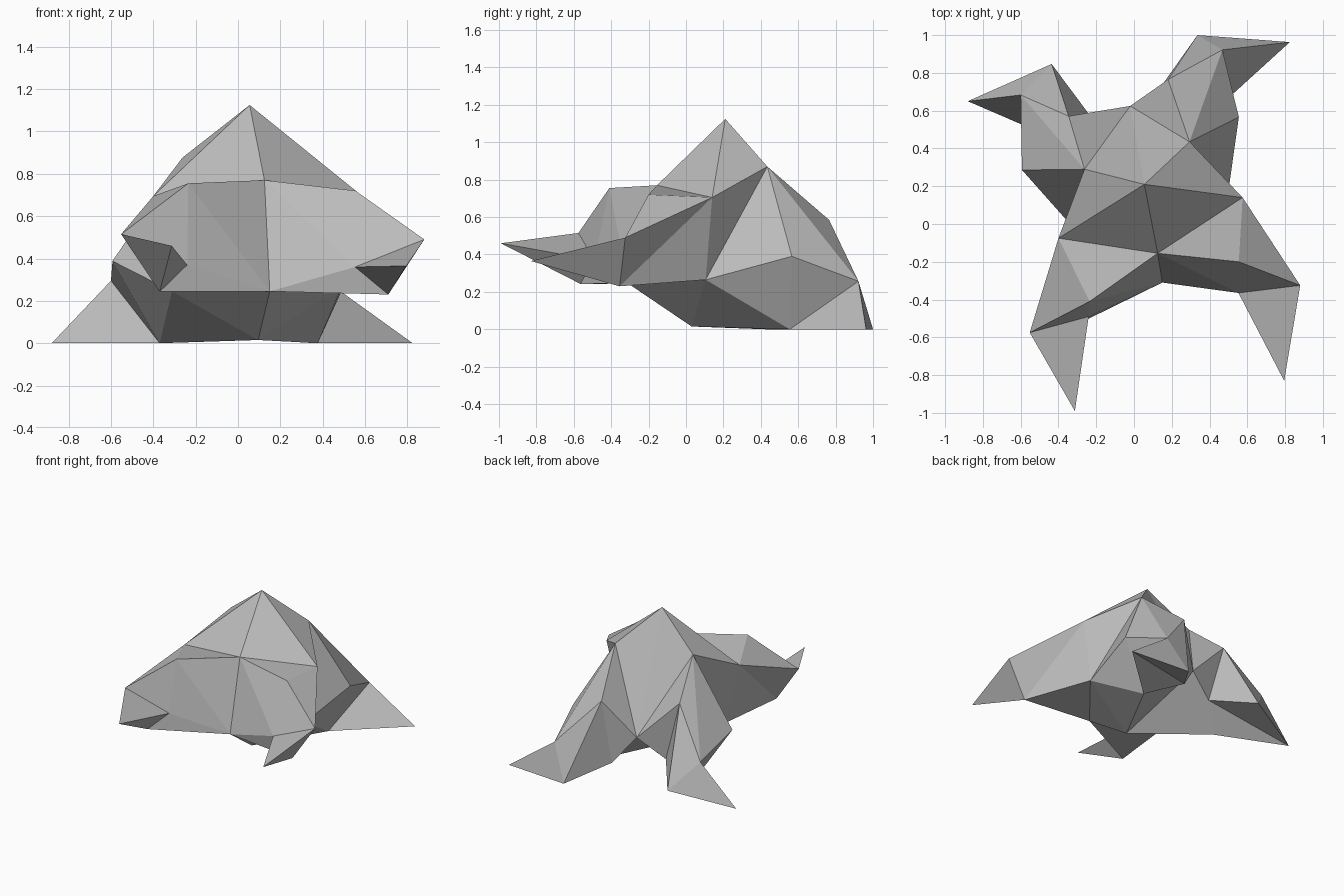
import bpy
import bmesh

cube = bpy.data.objects.get("Cube")
if cube:
    bpy.data.objects.remove(cube, do_unlink=True)

# Points on the middle line, shared by both sides
middle = {
    "peak": (0.055, 0.21, 1.125),
    "brow": (0.125, -0.155, 0.77),
    "chin": (0.15, -0.31, 0.245),
    "belly": (0.095, 0.03, 0.015),
    "tail": (-0.02, 0.625, 0.305),
}

# Each side has a front limb and a hind limb with the same layout
left_side = {
    "shoulder": (0.575, 0.14, 0.705),
    "arm_top": (0.555, -0.2, 0.72),
    "wrist_outer": (0.88, -0.325, 0.49),
    "wrist_inner": (0.553, -0.365, 0.36),
    "wrist_low": (0.71, -0.355, 0.23),
    "claw": (0.795, -0.83, 0.365),
    "armpit": (0.49, 0.105, 0.265),
    "hip": (0.294, 0.435, 0.87),
    "thigh": (0.555, 0.566, 0.39),
    "knee": (0.18, 0.765, 0.585),
    "ankle": (0.468, 0.922, 0.257),
    "toe_outer": (0.825, 0.963, 0),
    "toe_inner": (0.336, 1, 0),
    "heel": (0.13, 0.71, 0.105),
    "sole": (0.377, 0.555, 0),
}
right_side = {
    "shoulder": (-0.4, -0.075, 0.695),
    "arm_top": (-0.235, -0.41, 0.755),
    "wrist_outer": (-0.552, -0.575, 0.515),
    "wrist_inner": (-0.24, -0.49, 0.37),
    "wrist_low": (-0.37, -0.565, 0.243),
    "claw": (-0.313, -0.99, 0.46),
    "armpit": (-0.312, -0.03, 0.245),
    "hip": (-0.262, 0.29, 0.877),
    "thigh": (-0.593, 0.286, 0.388),
    "knee": (-0.346, 0.571, 0.634),
    "ankle": (-0.6, 0.683, 0.295),
    "toe_outer": (-0.88, 0.65, 0),
    "toe_inner": (-0.436, 0.847, 0.095),
    "heel": (-0.22, 0.557, 0.168),
    "sole": (-0.37, 0.43, 0),
}

# Facets as fans: the first point joins every neighbouring pair after it
fans = [
    # Crown
    "peak brow shoulder hip tail",
    # Front limb
    "arm_top brow shoulder wrist_outer wrist_inner",
    "claw wrist_outer wrist_inner wrist_low wrist_outer",
    "wrist_low wrist_outer shoulder armpit chin wrist_inner",
    # Flank
    "armpit shoulder hip thigh sole belly chin",
    # Hind limb
    "hip thigh ankle knee tail",
    "ankle thigh sole toe_outer toe_inner knee",
    "heel tail knee toe_inner toe_outer sole tail",
    "tail sole belly",
]
# The cheek folds along a different diagonal on each side
left_cheek = ["wrist_inner arm_top brow chin"]
right_cheek = ["arm_top brow chin wrist_inner"]

bm = bmesh.new()
shared = {name: bm.verts.new(co) for name, co in middle.items()}


def build_side(points, side_fans):
    verts = dict(shared)
    verts.update({name: bm.verts.new(co) for name, co in points.items()})
    for fan in side_fans:
        centre, *rim = [verts[name] for name in fan.split()]
        for first, second in zip(rim, rim[1:]):
            bm.faces.new((centre, first, second))


build_side(left_side, fans + left_cheek)
build_side(right_side, fans + right_cheek)
bmesh.ops.recalc_face_normals(bm, faces=bm.faces[:])

# Faceted body
mesh = bpy.data.meshes.new("faceted_body")
bm.to_mesh(mesh)
bm.free()
body = bpy.data.objects.new("faceted_body", mesh)
bpy.context.collection.objects.link(body)

# Plain grey
grey = bpy.data.materials.new("plain_grey")
grey.use_nodes = True
colour = (0.5, 0.5, 0.5, 1)
grey.diffuse_color = colour
grey.node_tree.nodes["Principled BSDF"].inputs["Base Color"].default_value = colour
mesh.materials.append(grey)
